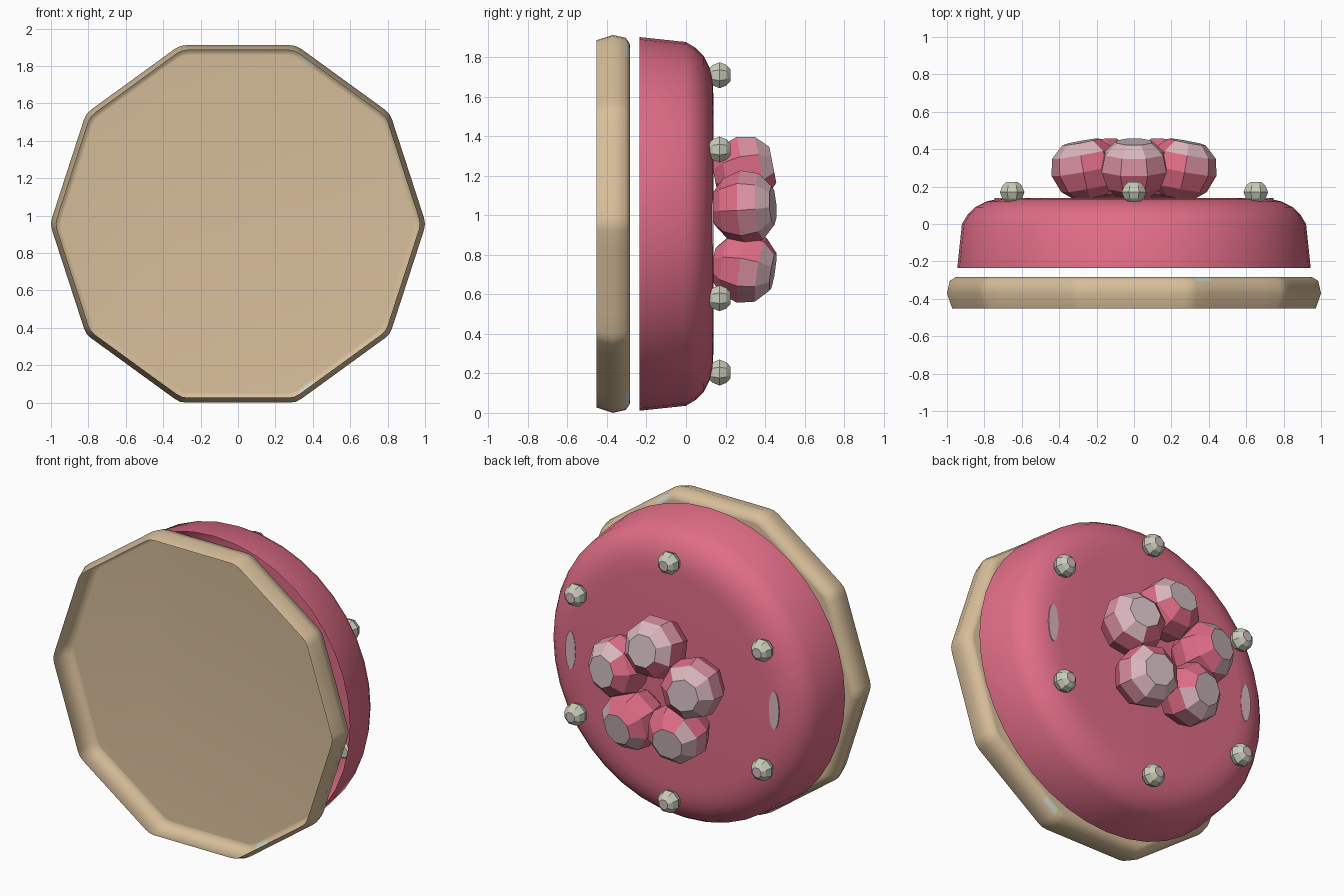
import bpy, math
from mathutils import Matrix, Vector

if "Cube" in bpy.data.objects:
    bpy.data.objects.remove(bpy.data.objects["Cube"])

CZ = 0.956  # height of the disc centre


def mat(name, r, g, b):
    m = bpy.data.materials.new(name)
    m.diffuse_color = [((c / 255 + 0.055) / 1.055) ** 2.4 for c in (r, g, b)] + [1]
    m.use_nodes = True
    m.node_tree.nodes["Principled BSDF"].inputs["Base Color"].default_value = m.diffuse_color
    return m


TAN = mat("tan", 215, 190, 154)
PINK = mat("pink", 224, 109, 135)
ROSE = mat("rose", 219, 145, 162)
DUSTY = mat("dusty_pink", 218, 182, 190)
PALE = mat("pale_grey_pink", 208, 188, 193)
SAGE = mat("sage_grey", 202, 204, 185)
MIST = mat("mist_grey", 200, 210, 200)


def circle(n, phase=0.0):
    return [(math.cos(phase + 2 * math.pi * i / n), math.sin(phase + 2 * math.pi * i / n)) for i in range(n)]


def stack(name, outline, profile, mats, rule=None, matrix=None, smooth=None, closed=True):
    """Outline in xz, stacked along y by profile (y, scale); far end capped, near end capped if closed.
    rule(ring, x, z) picks the material from the ring and the outline direction."""
    n = len(outline)
    verts = [(x * s, y, z * s) for y, s in profile for x, z in outline]
    faces, idx = [], []
    if closed:
        faces.append(list(range(n)))
        idx.append(0)
    for k in range(len(profile) - 1):
        for i in range(n):
            j = (i + 1) % n
            faces.append([k * n + i, (k + 1) * n + i, (k + 1) * n + j, k * n + j])
            x, z = [(outline[i][c] + outline[j][c]) / 2 for c in (0, 1)]
            idx.append(rule(k, x, z) if rule else 0)
    faces.append(list(range(len(verts) - 1, len(verts) - n - 1, -1)))
    idx.append(rule(len(profile), 0, 0) if rule else 0)
    me = bpy.data.meshes.new(name)
    me.from_pydata(verts, [], faces)
    for m in mats:
        me.materials.append(m)
    me.polygons.foreach_set("material_index", idx)
    ob = bpy.data.objects.new(name, me)
    bpy.context.collection.objects.link(ob)
    ob.matrix_world = matrix or Matrix.Translation((0, 0, CZ))
    if smooth:
        bpy.ops.object.select_all(action='DESELECT')
        ob.select_set(True)
        bpy.context.view_layer.objects.active = ob
        bpy.ops.object.shade_smooth_by_angle(angle=math.radians(smooth))
    return ob


# ten-sided tray, open to the front, with slightly rounded corners
corners = [Vector(p) * 1.005 for p in circle(10)]
outline = []
for i, c in enumerate(corners):
    a = (corners[i - 1] - c).normalized()
    b = (corners[(i + 1) % 10] - c).normalized()
    outline += [c + a * 0.14, c + a * 0.035, c * 0.995, c + b * 0.035, c + b * 0.14]


def tray_rule(k, x, z):
    # pale flecks on the inner bevel beside two corners
    return 1 if k == 2 and 0.33 < x < 0.41 else 0


stack("base_tray", outline,
      [(-0.452, 0.972), (-0.37, 1.0), (-0.305, 0.985), (-0.285, 0.955), (-0.284, 0.945)],
      [TAN, MIST], tray_rule, smooth=62, closed=False)

# round pink body with rounded rim, hollow behind
stack("round_body", circle(40),
      [(-0.235, 0.945), (0.0, 0.92), (0.05, 0.89), (0.09, 0.85), (0.12, 0.79), (0.134, 0.73), (0.138, 0.66)],
      [PINK], smooth=35, closed=False)

# pale oval spots on the face of the body
for side in (-1, 1):
    oval = [(x * 0.035, z * 0.12) for x, z in circle(20)]
    stack("oval_spot", oval, [(0.132, 1), (0.139, 1)], [DUSTY],
          matrix=Matrix.Translation((side * 0.71, 0, CZ)))


def petal_rule(k, x, z):
    # pale tip and outer side, pink base and inner side
    if k > 3:
        return 3
    if k == 3:
        return 2 if z > -0.5 else 0
    return 1 if k == 2 and z > 0.3 else 0


# five faceted petals, tilted outward
petal = [(-0.15, 0.085), (-0.095, 0.152), (0.0, 0.188), (0.09, 0.168), (0.152, 0.1)]
for i in range(5):
    m = (Matrix.Translation((0, 0.29, CZ)) @ Matrix.Rotation(2 * math.pi * i / 5, 4, 'Y')
         @ Matrix.Translation((0, 0, 0.27)) @ Matrix.Rotation(math.radians(11), 4, 'X'))
    stack("petal", circle(8, math.pi / 8), petal, [PINK, ROSE, DUSTY, PALE], petal_rule, m)

# six small faceted beads around the flower
bead = [(-0.055, 0.035), (-0.035, 0.056), (0.0, 0.071), (0.035, 0.056), (0.055, 0.032)]
for i in range(6):
    a = 2 * math.pi * i / 6
    m = Matrix.Translation((0.752 * math.sin(a), 0.17, CZ + 0.752 * math.cos(a)))
    stack("bead", circle(8, math.pi / 8), bead, [SAGE, PALE], lambda k, x, z: int(k > 3), m)
